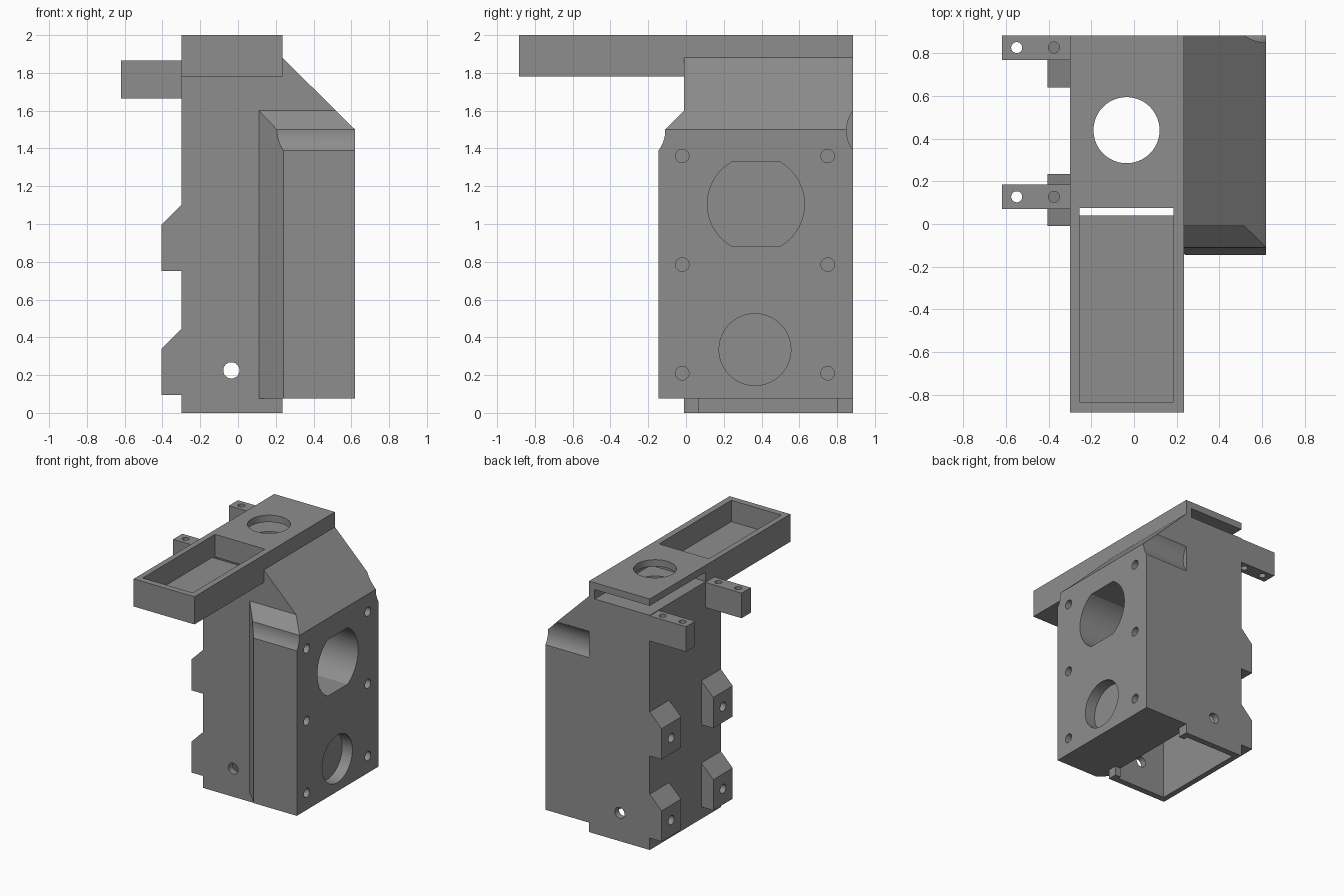
import bpy, bmesh, math
from mathutils import Vector

if "Cube" in bpy.data.objects:
    bpy.data.objects.remove(bpy.data.objects["Cube"])

grey = bpy.data.materials.new("mid grey")
grey.diffuse_color = (0.27, 0.27, 0.27, 1)
grey.use_nodes = True
grey.node_tree.nodes["Principled BSDF"].inputs["Base Color"].default_value = grey.diffuse_color


def make(name, bm):
    bmesh.ops.recalc_face_normals(bm, faces=bm.faces)
    me = bpy.data.meshes.new(name)
    bm.to_mesh(me)
    bm.free()
    me.materials.append(grey)
    ob = bpy.data.objects.new(name, me)
    bpy.context.collection.objects.link(ob)
    return ob


def prism(name, pts, axis, a, b):
    """Extrude a 2D outline from a to b along an axis."""
    def place(p, t):
        u, v = p
        return {'x': (t, u, v), 'y': (u, t, v), 'z': (u, v, t)}[axis]
    bm = bmesh.new()
    face = bm.faces.new([bm.verts.new(place(p, a)) for p in pts])
    ext = bmesh.ops.extrude_face_region(bm, geom=[face])
    move = Vector(place((0, 0), b - a))
    for v in ext['geom']:
        if isinstance(v, bmesh.types.BMVert):
            v.co += move
    return make(name, bm)


def box(name, x, y, z):
    return prism(name, [(x[0], y[0]), (x[1], y[0]), (x[1], y[1]), (x[0], y[1])], 'z', *z)


def rod(name, axis, u, v, r, a, b, n=48, flat=9):
    """Round rod, optionally flattened at +-flat in the second direction."""
    pts = []
    for i in range(n):
        t = 2 * math.pi * (i + 0.5) / n
        p = (u + r * math.cos(t), v + r * math.sin(t))
        if abs(p[1] - v) <= flat:
            pts.append(p)
    if flat < r:
        w = math.sqrt(r * r - flat * flat)
        pts += [(u + sx * w, v + sz * flat) for sx in (-1, 1) for sz in (-1, 1)]
        pts.sort(key=lambda p: math.atan2(p[1] - v, p[0] - u))
    return prism(name, pts, axis, a, b)


def boolean(ob, tools, op='DIFFERENCE'):
    """Apply every tool to the object, then discard the tools."""
    bpy.context.view_layer.objects.active = ob
    for t in tools:
        t.hide_render = True
        m = ob.modifiers.new("cut", 'BOOLEAN')
        m.operation, m.object, m.solver = op, t, 'EXACT'
        bpy.ops.object.modifier_apply(modifier=m.name)
        bpy.data.objects.remove(t)


def bore():
    return rod("bore", 'x', 0.37, 1.105, 0.257, 0.1, 0.75, 64, 0.225)


# Hollow housing with the long tray on its top
housing = box("housing", (-0.30, 0.235), (-0.01, 0.885), (0, 2))
boolean(housing, [box("tray", (-0.30, 0.235), (-0.885, 0.1), (1.78, 2))], 'UNION')
boolean(housing, [
    box("cavity", (-0.255, 0.185), (0.04, 0.835), (-0.1, 1.82)),
    box("tray_pocket", (-0.255, 0.185), (-0.835, 0.075), (1.83, 2.1)),
    box("slit", (-0.255, 0.185), (0.04, 0.075), (1.7, 1.95)),
    box("plate_slot", (-0.4, 0.185), (0.18, 1.0), (1.87, 1.945)),
    rod("top_hole", 'z', -0.035, 0.44, 0.155, 1.7, 2.1, 64),
    rod("cross_hole", 'y', -0.035, 0.225, 0.043, -0.2, 1.1, 32),
    box("bottom_notch", (0.17, 0.4), (0.065, 0.80), (-0.1, 0.075)),
    bore(),
])

# Side block with sloped roof, flared front, grooves and bores
side = prism("side_block", [(0.11, -0.01), (0.24, -0.145), (0.62, -0.145), (0.62, 0.885),
                            (0.235, 0.885), (0.235, -0.01)], 'z', 0.075, 1.95)
boolean(side, [
    prism("roof_cut", [(0.05, 2.063), (0.72, 1.401), (0.72, 2.3), (0.05, 2.3)], 'y', -0.5, 1.2),
    prism("front_cut", [(-0.01, 1.6), (-0.21, 1.4), (-0.3, 1.4), (-0.3, 2.2), (-0.01, 2.2)],
          'x', 0.0, 0.8),
    rod("front_groove", 'x', -0.285, 1.495, 0.175, 0.0, 0.8, 64),
    rod("back_groove", 'x', 1.025, 1.495, 0.175, 0.1, 0.8, 64),
    bore(),
    rod("round_pocket", 'x', 0.365, 0.335, 0.19, 0.53, 0.75, 64),
] + [rod("screw_hole", 'x', y, z, 0.036, 0.5, 0.75, 24)
     for y in (-0.02, 0.75) for z in (0.21, 0.785, 1.36)])

parts = [housing, side]

# Bracket arms with two vertical holes each
for i, y in enumerate((0.07, 0.77)):
    arm = box(f"bracket_arm_{i + 1}", (-0.62, -0.30), (y, y + 0.115), (1.665, 1.865))
    boolean(arm, [rod("arm_hole", 'z', x, y + 0.0575, 0.026, 1.5, 2.0, 24)
                  for x in (-0.55, -0.375)])
    parts.append(arm)

# Mounting lugs with sloped tops and a screw hole
for z in (0.095, 0.75):
    for y in (-0.01, 0.64):
        lug = prism("mounting_lug", [(-0.30, z), (-0.405, z), (-0.405, z + 0.245),
                                     (-0.30, z + 0.35)], 'y', y, y + 0.245)
        boolean(lug, [rod("lug_hole", 'x', y + 0.1225, z + 0.125, 0.036, -0.5, -0.31, 24)])
        parts.append(lug)

# Smooth bores, sharp edges
for ob in parts:
    bpy.ops.object.select_all(action='DESELECT')
    ob.select_set(True)
    bpy.context.view_layer.objects.active = ob
    bpy.ops.object.shade_smooth_by_angle(angle=math.radians(25))
